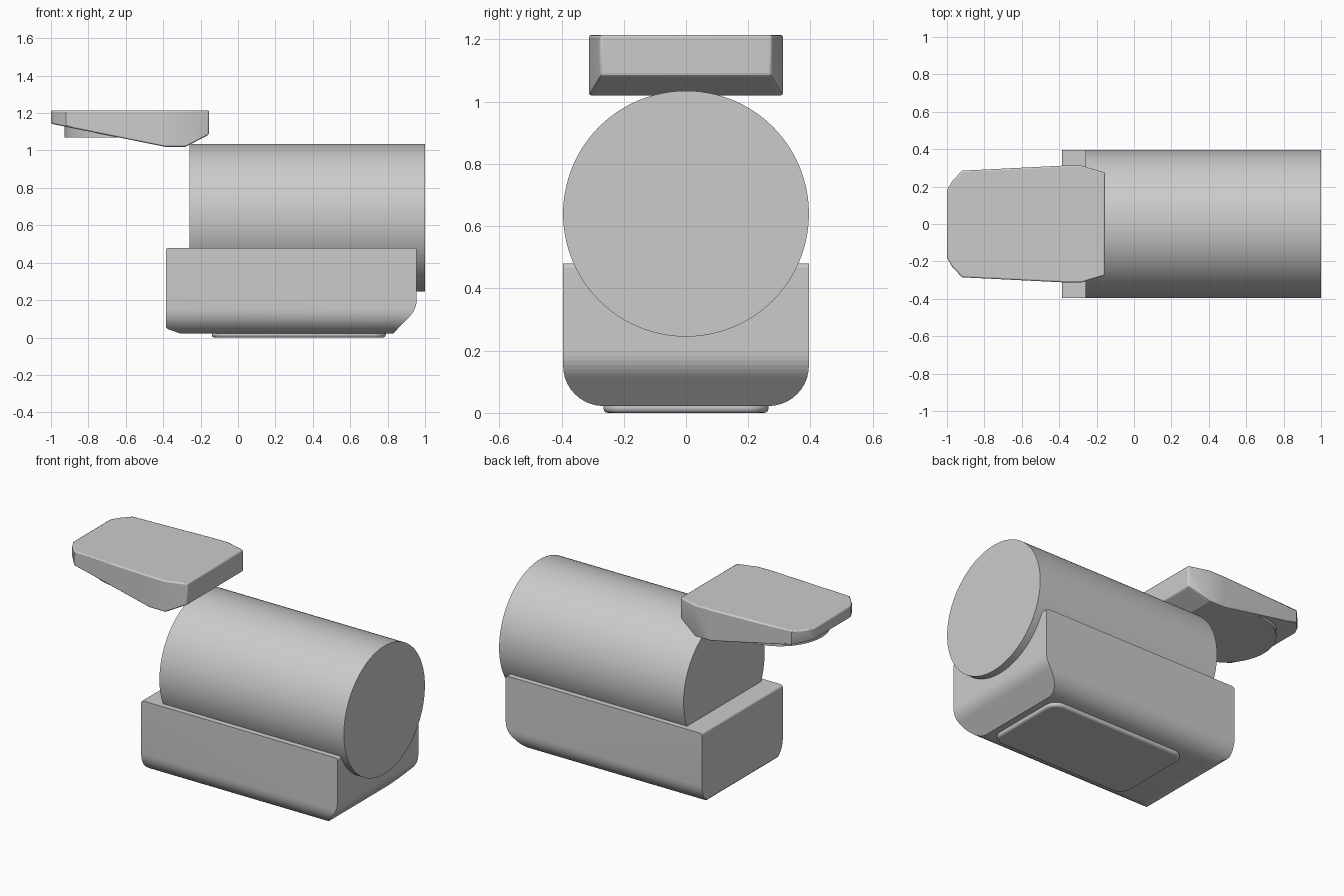
import bpy, bmesh, math
from mathutils import Vector

cube = bpy.data.objects.get("Cube")
if cube:
    bpy.data.objects.remove(cube, do_unlink=True)

grey = bpy.data.materials.new("light grey")
grey.use_nodes = True
colour = (0.6, 0.6, 0.6, 1)
grey.diffuse_color = colour
grey.node_tree.nodes["Principled BSDF"].inputs["Base Color"].default_value = colour


def arc(cx, cy, r, start, end, steps=10):
    angles = [math.radians(start + (end - start) * i / steps) for i in range(steps + 1)]
    return [(cx + r * math.cos(a), cy + r * math.sin(a)) for a in angles]


def prism(name, outline, place, low, high):
    """Extrude a 2D outline between two levels; place maps (u, v, w) to xyz."""
    bm = bmesh.new()
    face = bm.faces.new([bm.verts.new(place(u, v, low)) for u, v in outline])
    side = bmesh.ops.extrude_face_region(bm, geom=[face])
    shift = Vector(place(0, 0, high)) - Vector(place(0, 0, low))
    bmesh.ops.translate(bm, vec=shift,
                        verts=[g for g in side["geom"] if isinstance(g, bmesh.types.BMVert)])
    bmesh.ops.recalc_face_normals(bm, faces=bm.faces)
    mesh = bpy.data.meshes.new(name)
    bm.to_mesh(mesh)
    bm.free()
    obj = bpy.data.objects.new(name, mesh)
    bpy.context.collection.objects.link(obj)
    mesh.materials.append(grey)
    return obj


def smooth(obj):
    bpy.ops.object.select_all(action="DESELECT")
    obj.select_set(True)
    bpy.context.view_layer.objects.active = obj
    bpy.ops.object.shade_smooth_by_angle(angle=math.radians(30))


def intersect(obj, cutter):
    cutter.hide_render = True
    cutter.hide_viewport = True
    cutter.display_type = "WIRE"
    mod = obj.modifiers.new("trim", "BOOLEAN")
    mod.operation = "INTERSECT"
    mod.solver = "EXACT"
    mod.object = cutter


def along_x(u, v, w):
    return (w, u, v)


def along_y(u, v, w):
    return (u, w, v)


def along_z(u, v, w):
    return (u, v, w)


# Main barrel
barrel = prism("barrel", arc(0, 0.64, 0.395, 0, 357.5, 143), along_x, -0.26, 1.0)
smooth(barrel)

# Cradle: rounded cross-section trimmed by the long side profile
section = ([(0.395, 0.48), (-0.395, 0.48)]
           + arc(-0.265, 0.152, 0.13, 180, 270) + arc(0.265, 0.152, 0.13, 270, 360))
cradle = prism("cradle", section, along_x, -0.6, 1.2)
profile = (arc(0.94, 0.465, 0.015, 0, 90, 5) + arc(-0.37, 0.465, 0.015, 90, 180, 5)
           + [(-0.385, 0.055), (-0.375, 0.045), (-0.31, 0.022), (0.83, 0.022)]
           + arc(0.835, 0.2, 0.12, -45, 0, 6))
intersect(cradle, prism("cradle_trim", profile, along_y, -0.6, 0.6))
smooth(cradle)

# Foot pad under the cradle
pad = (arc(0.72, 0.195, 0.07, 0, 90) + arc(-0.07, 0.195, 0.07, 90, 180)
       + arc(-0.07, -0.195, 0.07, 180, 270) + arc(0.72, -0.195, 0.07, 270, 360))
foot_pad = prism("foot_pad", pad, along_z, 0, 0.04)
bevel = foot_pad.modifiers.new("soft edge", "BEVEL")
bevel.width = 0.014
bevel.segments = 3
smooth(foot_pad)

# Floating tray: tapered plan trimmed by a sloping underside
half_plan = [(-1.0, 0.18), (-0.975, 0.225), (-0.92, 0.285), (-0.38, 0.312),
             (-0.28, 0.312), (-0.155, 0.275)]
plan = half_plan + [(x, -y) for x, y in reversed(half_plan)]
tray = prism("tray", plan, along_z, 0.9, 1.215)
underside = [(-1.1, 1.3), (-1.1, 1.163), (-0.39, 1.02), (-0.28, 1.02),
             (-0.155, 1.085), (-0.1, 1.114), (-0.1, 1.3)]
intersect(tray, prism("tray_trim", underside, along_y, -0.6, 0.6))
edge = tray.modifiers.new("small edge", "BEVEL")
edge.width = 0.008
edge.segments = 2
edge.limit_method = "ANGLE"
edge.angle_limit = math.radians(50)
smooth(tray)

# Round boss below the tray
boss = prism("tray_boss", arc(-0.645, 0, 0.283, 0, 356.25, 95), along_z, 1.07, 1.18)
smooth(boss)
